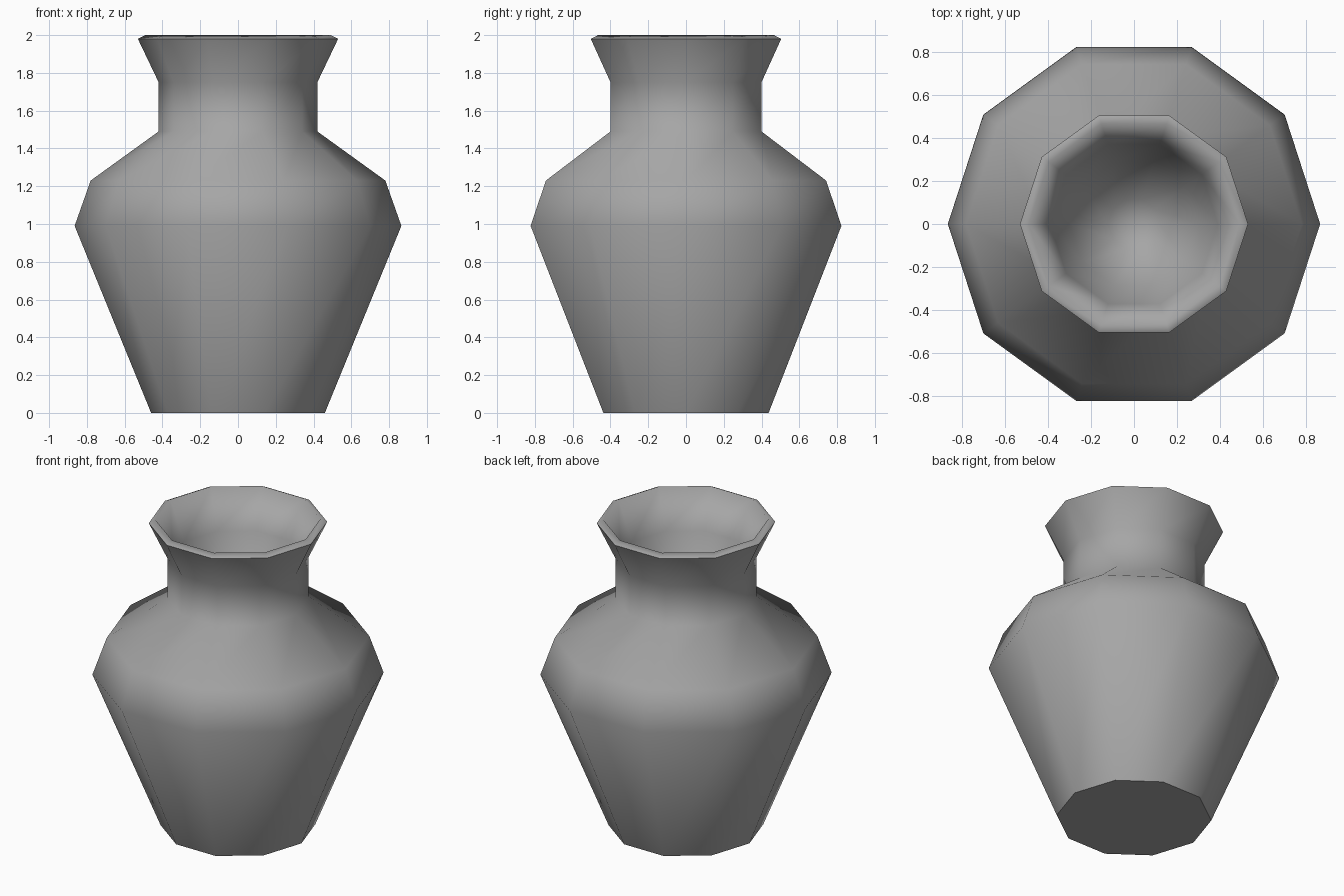
import bpy, bmesh, math

cube = bpy.data.objects.get("Cube")
if cube:
    bpy.data.objects.remove(cube, do_unlink=True)

SIDES = 10

# One plain grey clay
clay = bpy.data.materials.new("grey_clay")
clay.use_nodes = True
colour = (0.38, 0.38, 0.38, 1)
clay.diffuse_color = colour
clay.node_tree.nodes["Principled BSDF"].inputs["Base Color"].default_value = colour

# Radius and height, from the foot up over the lip and down the inside
outside = [(0.46, 0), (0.865, 0.99), (0.78, 1.23), (0.42, 1.49),
           (0.42, 1.75), (0.53, 1.98)]
inside = [(0.49, 2.0), (0.39, 1.75), (0.3, 1.5), (0.12, 1.32)]


def ring(bm, radius, z):
    step = math.tau / SIDES
    return [bm.verts.new((radius * math.cos(i * step), radius * math.sin(i * step), z))
            for i in range(SIDES)]


bm = bmesh.new()
rings = [ring(bm, r, z) for r, z in outside + inside]

# Walls
for low, high in zip(rings, rings[1:]):
    for i in range(SIDES):
        j = (i + 1) % SIDES
        bm.faces.new((low[i], low[j], high[j], high[i]))

# Flat foot
foot = bm.faces.new(rings[0][::-1])

# Hollow bottom
centre = bm.verts.new((0, 0, 1.29))
for i in range(SIDES):
    bm.faces.new((rings[-1][i], rings[-1][(i + 1) % SIDES], centre))

# Smooth all round, with a crisp foot and outer lip
for face in bm.faces:
    face.smooth = True
foot.smooth = False
for crisp in (rings[0], rings[len(outside) - 1]):
    for i in range(SIDES):
        bm.edges.get((crisp[i], crisp[(i + 1) % SIDES])).smooth = False

mesh = bpy.data.meshes.new("vase")
bm.to_mesh(mesh)
bm.free()
mesh.materials.append(clay)
vase = bpy.data.objects.new("vase", mesh)
bpy.context.collection.objects.link(vase)
